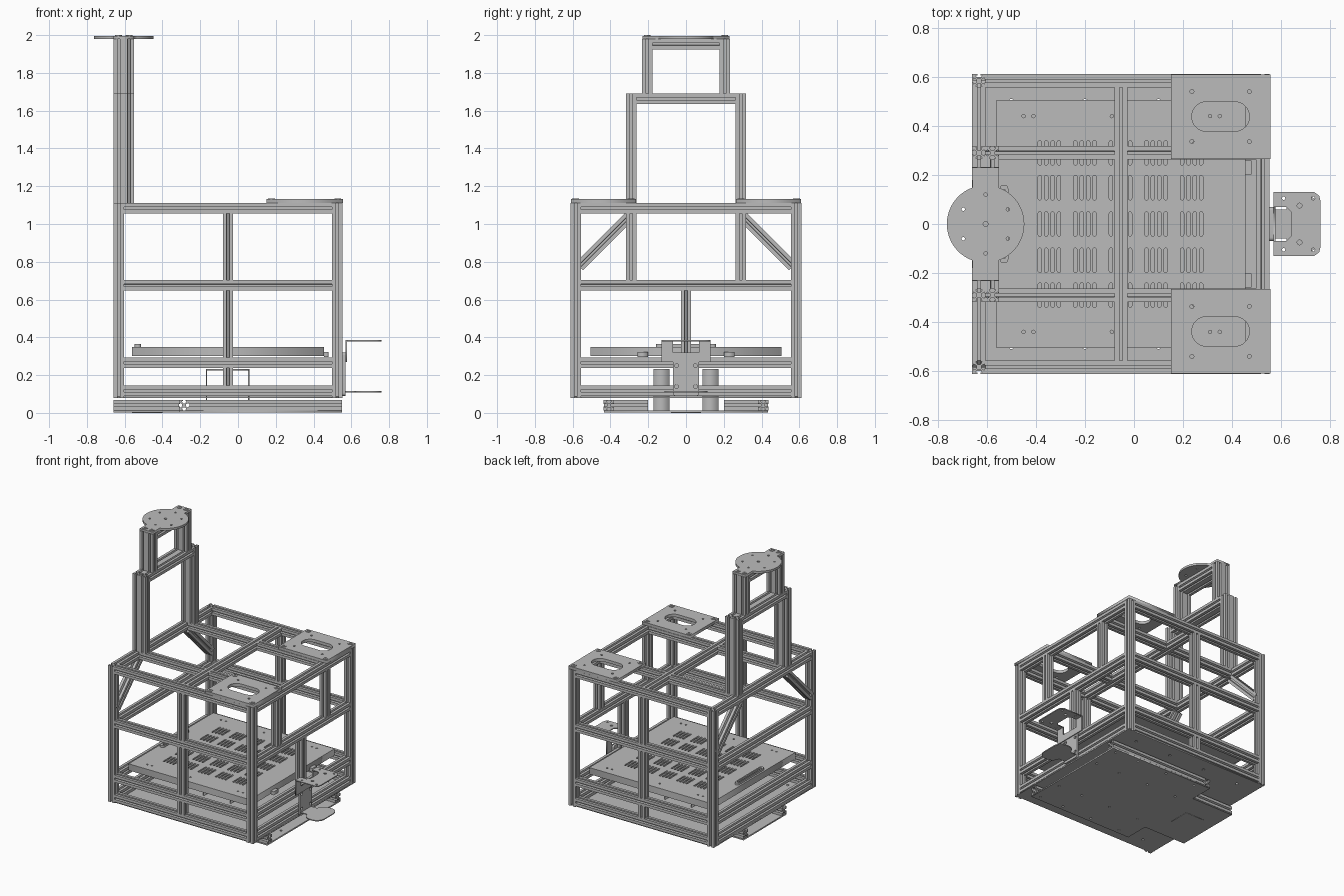
import bpy, math
from mathutils import Vector, Matrix

cube = bpy.data.objects.get("Cube")
if cube:
    bpy.data.objects.remove(cube)

GREY = (0.5, 0.5, 0.5, 1)
mat = bpy.data.materials.new("aluminium grey")
mat.use_nodes = True
mat.diffuse_color = GREY
mat.node_tree.nodes["Principled BSDF"].inputs["Base Color"].default_value = GREY

W = 0.055          # width of one extrusion
H = W / 2


def add(name, mesh):
    ob = bpy.data.objects.new(name, mesh)
    bpy.context.scene.collection.objects.link(ob)
    mesh.materials.clear()
    mesh.materials.append(mat)
    return ob


def slot_profile():
    """Square section with a T-slot on each of its four sides."""
    s, lip, w, d, n = 0.007, 0.005, 0.013, 0.017, 0.006
    side = [(H, -H), (H, -s), (H - lip, -s), (H - lip, -w), (H - d, -n),
            (H - d, n), (H - lip, w), (H - lip, s), (H, s)]
    pts = []
    for k in range(4):
        for x, y in side:
            for _ in range(k):
                x, y = -y, x
            pts.append((x, y))
    return pts


PROFILE = slot_profile()


def bar(name, a, b):
    a, b = Vector(a), Vector(b)
    d = (b - a).normalized()
    x = Vector((0, 1, 0)) if abs(d.x) > 0.9 else Vector((1, 0, 0))
    y = d.cross(x)
    n = len(PROFILE)
    verts = [e + x * p + y * q for e in (a, b) for p, q in PROFILE]
    faces = [(i, (i + 1) % n, n + (i + 1) % n, n + i) for i in range(n)]
    faces += [tuple(reversed(range(n))), tuple(range(n, 2 * n))]
    mesh = bpy.data.meshes.new(name)
    mesh.from_pydata(verts, [], faces)
    return add(name, mesh)


def rrect(cx, cy, w, h, r=0, n=6):
    if r <= 0:
        return [(cx + i * w / 2, cy + j * h / 2) for i, j in ((1, 1), (-1, 1), (-1, -1), (1, -1))]
    pts = []
    for k, (i, j) in enumerate(((1, 1), (-1, 1), (-1, -1), (1, -1))):
        for t in range(n + 1):
            a = math.pi / 2 * (k + t / n)
            pts.append((cx + i * (w / 2 - r) + r * math.cos(a),
                        cy + j * (h / 2 - r) + r * math.sin(a)))
    return pts


def disc(cx, cy, r):
    return rrect(cx, cy, 2 * r, 2 * r, r * 0.999, 4)


def plate(name, outline, z0, z1, holes=(), matrix=None):
    """Flat sheet from an outline, with holes."""
    cu = bpy.data.curves.new(name, 'CURVE')
    cu.dimensions = '2D'
    cu.fill_mode = 'BOTH'
    cu.extrude = (z1 - z0) / 2
    for loop in [outline, *holes]:
        sp = cu.splines.new('POLY')
        sp.points.add(len(loop) - 1)
        for p, (x, y) in zip(sp.points, loop):
            p.co = (x, y, 0, 1)
        sp.use_cyclic_u = True
    tmp = bpy.data.objects.new(name + " helper", cu)
    bpy.context.scene.collection.objects.link(tmp)
    dg = bpy.context.evaluated_depsgraph_get()
    mesh = bpy.data.meshes.new_from_object(tmp.evaluated_get(dg))
    bpy.data.objects.remove(tmp)
    mesh.transform(Matrix.Translation((0, 0, (z0 + z1) / 2)))
    if matrix:
        mesh.transform(matrix)
    mesh.name = name
    return add(name, mesh)


def box(name, x0, x1, y0, y1, z0, z1):
    return plate(name, rrect((x0 + x1) / 2, (y0 + y1) / 2, x1 - x0, y1 - y0), z0, z1)


def screw(x, y, z):
    plate("screw", disc(x, y, 0.018), z, z + 0.004, [disc(x, y, 0.008)])


# Main frame: corner posts and rails at four heights
XL, XR, Y, XM, YT = -0.632, 0.525, 0.583, -0.053, 0.29
LEVELS = (0.117, 0.265, 0.675, 1.083)
for s in (-1, 1):
    for x in (XL, XR):
        bar("corner_post", (x, s * Y, 0.08), (x, s * Y, 1.11))
    for z in LEVELS:
        bar("side_rail", (XL + H, s * Y, z), (XR - H, s * Y, z))
    for lo, hi in zip(LEVELS, LEVELS[1:]):
        bar("side_middle_post", (XM, s * Y, lo + H), (XM, s * Y, hi - H))
    # Top inner rails, end posts and braces
    for a, b in ((XL + H, XM - H), (XM + H, XR - H)):
        bar("top_inner_rail", (a, s * YT, 1.083), (b, s * YT, 1.083))
    bar("end_post", (XR, s * YT, 0.675 + H), (XR, s * YT, 1.083 - H))
    bar("diagonal_brace", (XL, s * 0.29, 1.05), (XL, s * 0.565, 0.775))
for z in LEVELS:
    for x in (XL, XR):
        bar("end_rail", (x, -Y + H, z), (x, Y - H, z))
bar("top_cross_rail", (XM, -Y + H, 1.083), (XM, Y - H, 1.083))
bar("end_centre_post", (XR, 0, 0.265 + H), (XR, 0, 0.675 - H))

# Tower: two stacked portals, each two extrusions deep
for x in (XL, XL + W):
    for name, y, z0, z1 in (("tower_lower", 0.29, 1.11, 1.69), ("tower_upper", 0.205, 1.69, 1.98)):
        for s in (-1, 1):
            bar(name + "_post", (x, s * y, z0), (x, s * y, z1))
        top = z1 - H
        bar(name + "_beam", (x, -y + H, top), (x, y - H, top))

# Round mounting plate with two ears
CX, R, EAR = -0.605, 0.158, 0.23
arc = [math.radians(a) for a in range(-70, 71, 7)]
half = [(CX + R * math.cos(a), R * math.sin(a)) for a in arc] + [(CX + W, EAR), (CX - W, EAR)]
outline = half + [(2 * CX - x, -y) for x, y in half]
ring = [disc(CX + 0.105 * math.cos(a), 0.12 * math.sin(a), 0.007)
        for a in [math.radians(30 + 60 * k) for k in range(6)]]
plate("mounting_plate", outline, 1.98, 1.996, ring + [disc(CX, 0, 0.01)])
for x in (XL, XL + W):
    for s in (-1, 1):
        screw(x, s * 0.205, 1.996)

# Corner cover plates with a long opening
for s in (-1, 1):
    cy = s * 0.438
    holes = [rrect(0.353, cy, 0.235, 0.12, 0.0595, 8)]
    holes += [disc(0.353 + i * 0.117, cy + j * 0.102, 0.008) for i in (-1, 1) for j in (-1, 1)]
    plate("corner_cover_plate", rrect(0.353, cy, 0.405, 0.344), 1.11, 1.132, holes)
    for i in (-1, 1):
        for j in (-1, 1):
            screw(0.353 + i * 0.175, cy + j * 0.147, 1.132)

# Equipment tray with vent slots
slots = [rrect(gx + (k - 1.5) * 0.026, gy, 0.014, 0.1, 0.0069, 3)
         for gx in (-0.345, -0.2, -0.055, 0.09, 0.235)
         for gy in (-0.29, -0.148, 0, 0.148, 0.29) for k in range(4)]
slots += [disc(x, s * 0.44, 0.007) for x in (-0.45, -0.41, -0.09, 0.31, 0.35) for s in (-1, 1)]
plate("tray_lid", rrect(-0.053, 0, 1.015, 1.01), 0.34, 0.35, slots)
plate("tray_wall", rrect(-0.053, 0, 1.015, 1.01), 0.3, 0.34, [rrect(-0.053, 0, 0.995, 0.99)])
box("tray_floor", -0.55, 0.445, -0.495, 0.495, 0.3, 0.306)
plate("tray_handle", rrect(-0.53, 0, 0.035, 0.32, 0.017), 0.35, 0.366, [rrect(-0.53, 0, 0.016, 0.28, 0.0079)])
for s in (-1, 1):
    box("tray_clip", 0.455, 0.48, s * 0.23 - 0.028, s * 0.23 + 0.028, 0.295, 0.322)

# Floor panel and base sledge
plate("floor_panel", rrect(-0.053, 0, 1.21, 1.2), 0.08, 0.088,
      [disc(x, s * 0.5, 0.01) for x in (-0.5, -0.2, 0.1, 0.4) for s in (-1, 1)])
ZB = 0.04
for s in (-1, 1):
    bar("base_outer_rail", (-0.257, s * 0.408, ZB), (0.55, s * 0.408, ZB))
    bar("base_cross_stub", (-0.285, s * 0.2, ZB), (-0.285, s * 0.435, ZB))
    bar("base_inner_rail", (-0.66, s * 0.228, ZB), (-0.313, s * 0.228, ZB))
side = [(0.55, 0.435), (-0.313, 0.435), (-0.313, 0.255), (-0.66, 0.255)]
plate("base_sheet", side + [(x, -y) for x, y in reversed(side)], 0.002, 0.0125,
      [disc(x, y, 0.008) for x in (-0.2, 0.05, 0.3, 0.5) for y in (-0.4, -0.2, 0.2, 0.4)])
plate("base_hatch", rrect(-0.48, 0, 0.16, 0.16), 0, 0.002)

# Strap brackets standing on the base
for s in (-1, 1):
    y0, y1 = s * 0.13 - 0.042, s * 0.13 + 0.042
    for x in (-0.17, 0.053):
        box("strap_leg", x, x + 0.007, y0, y1, 0.0125, 0.225)
    box("strap_top", -0.17, 0.06, y0, y1, 0.225, 0.232)

# End bracket: upright plate with an upper forked shelf and a lower shelf
upright = Matrix(((0, 0, 1, 0), (1, 0, 0, 0), (0, 1, 0, 0), (0, 0, 0, 1)))
bolts = [disc(i * 0.05, z, 0.01) for i in (-1, 1) for z in (0.14, 0.25)]
plate("bracket_upright", rrect(0, 0.205, 0.14, 0.23, 0.015), 0.553, 0.569, bolts, upright)
wing = [(0.13, 0.385), (0.13, 0.27), (0.07, 0.27)]
back = wing + [(-x, z) for x, z in reversed(wing)]
notch = [(-0.07, 0.385), (-0.07, 0.32), (0.07, 0.32), (0.07, 0.385)]
plate("bracket_back", back + notch, 0.569, 0.576, [], upright)
fork = [(0.569, 0.13), (0.569, 0.07), (0.62, 0.07), (0.64, 0.05)]
tips = [(0.735, 0.13), (0.755, 0.115), (0.76, 0.095)]
plate("bracket_upper_shelf", fork + [(x, -y) for x, y in reversed(fork)]
      + [(x, -y) for x, y in tips] + list(reversed(tips)), 0.379, 0.386,
      [disc(x, s * 0.105, 0.007) for x in (0.61, 0.73) for s in (-1, 1)]
      + [disc(0.675, s * 0.075, 0.01) for s in (-1, 1)])
plate("bracket_lower_shelf", rrect(0.69, 0, 0.14, 0.23, 0.06), 0.108, 0.115)
box("bracket_lower_neck", 0.566, 0.63, -0.06, 0.06, 0.108, 0.115)
